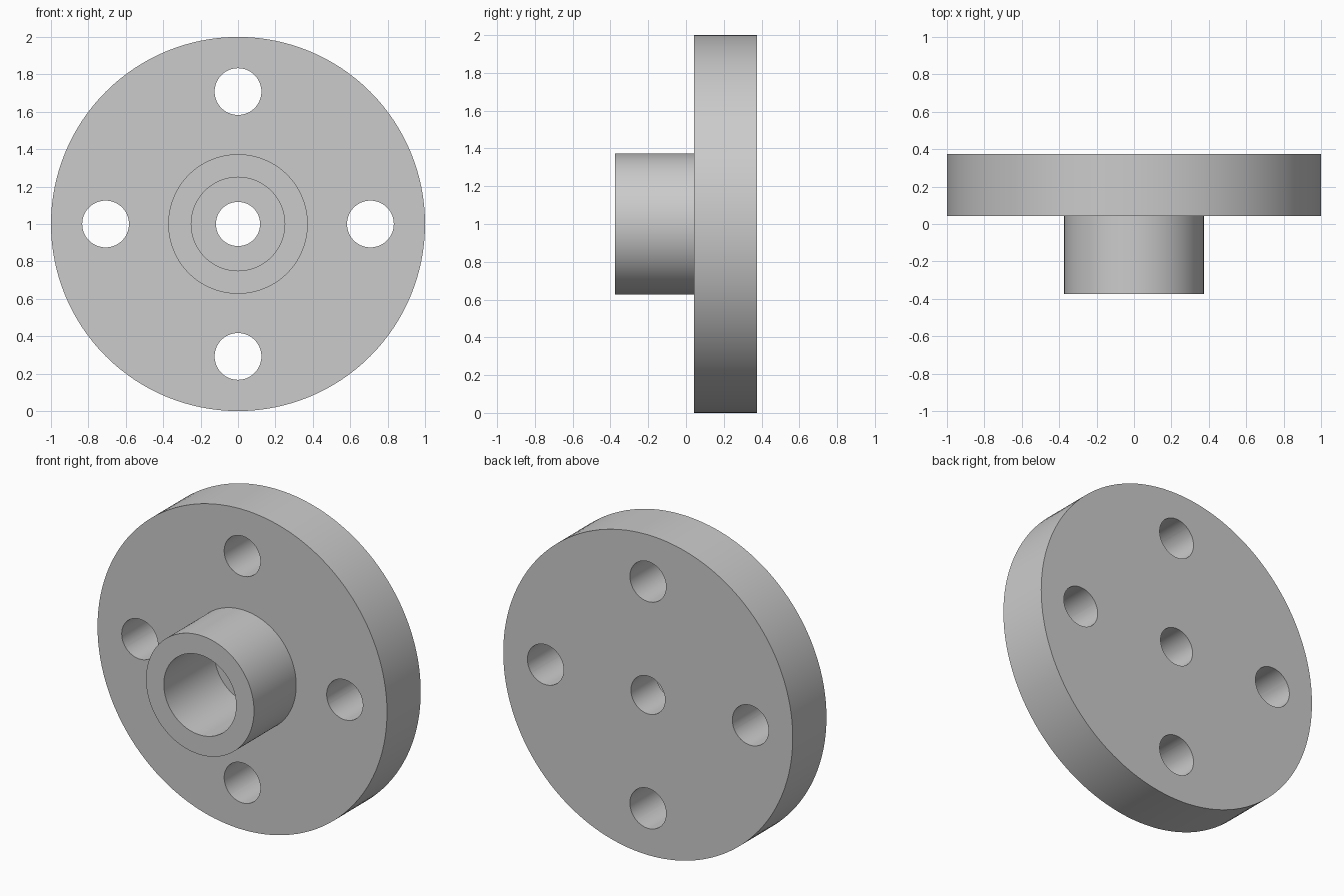
import bpy, bmesh, math
from mathutils import Matrix, Vector

cube = bpy.data.objects.get("Cube")
if cube:
    bpy.data.objects.remove(cube, do_unlink=True)

# Sizes
FRONT, FACE, FLOOR, BACK = -0.375, 0.042, 0.125, 0.375
DISC_R, HUB_R, SOCKET_R, BORE_R = 1.0, 0.373, 0.25, 0.118
BOLT_R, BOLT_CIRCLE = 0.125, 0.708
STEPS = 128
CENTRE = Vector((0, 0, 1))

steel = bpy.data.materials.new("plain grey")
steel.use_nodes = True
grey = (0.6, 0.6, 0.6, 1)
steel.diffuse_color = grey
steel.node_tree.nodes["Principled BSDF"].inputs["Base Color"].default_value = grey


def add_object(name, bm):
    bmesh.ops.recalc_face_normals(bm, faces=bm.faces)
    mesh = bpy.data.meshes.new(name)
    bm.to_mesh(mesh)
    bm.free()
    mesh.materials.append(steel)
    obj = bpy.data.objects.new(name, mesh)
    bpy.context.collection.objects.link(obj)
    return obj


# Flange: closed (radius, depth) section turned about the y axis
profile = [(BORE_R, BACK), (DISC_R, BACK), (DISC_R, FACE), (HUB_R, FACE),
           (HUB_R, FRONT), (SOCKET_R, FRONT), (SOCKET_R, FLOOR), (BORE_R, FLOOR)]
bm = bmesh.new()
ring = [bm.verts.new(CENTRE + Vector((r, y, 0))) for r, y in profile]
edges = [bm.edges.new((a, b)) for a, b in zip(ring, ring[1:] + ring[:1])]
bmesh.ops.spin(bm, geom=ring + edges, cent=CENTRE, axis=(0, 1, 0),
               angle=math.tau, steps=STEPS)
bmesh.ops.remove_doubles(bm, verts=bm.verts, dist=0.0001)
flange = add_object("hub_flange", bm)

# Four bolt holes
bm = bmesh.new()
turn = Matrix.Rotation(math.pi / 2, 4, 'X')
for i in range(4):
    a = i * math.pi / 2
    spot = CENTRE + Vector((math.cos(a), 0, math.sin(a))) * BOLT_CIRCLE
    bmesh.ops.create_cone(bm, cap_ends=True, segments=64, radius1=BOLT_R,
                          radius2=BOLT_R, depth=2,
                          matrix=Matrix.Translation(spot) @ turn)
cutter = add_object("bolt_hole_cutter", bm)
cutter.hide_render = True

bpy.ops.object.select_all(action='DESELECT')
bpy.context.view_layer.objects.active = flange
flange.select_set(True)
cut = flange.modifiers.new("bolt holes", 'BOOLEAN')
cut.operation = 'DIFFERENCE'
cut.solver = 'EXACT'
cut.object = cutter
bpy.ops.object.modifier_apply(modifier=cut.name)
bpy.data.objects.remove(cutter, do_unlink=True)

# Smooth round walls, crisp rims
bpy.ops.object.shade_smooth_by_angle(angle=math.radians(30))
